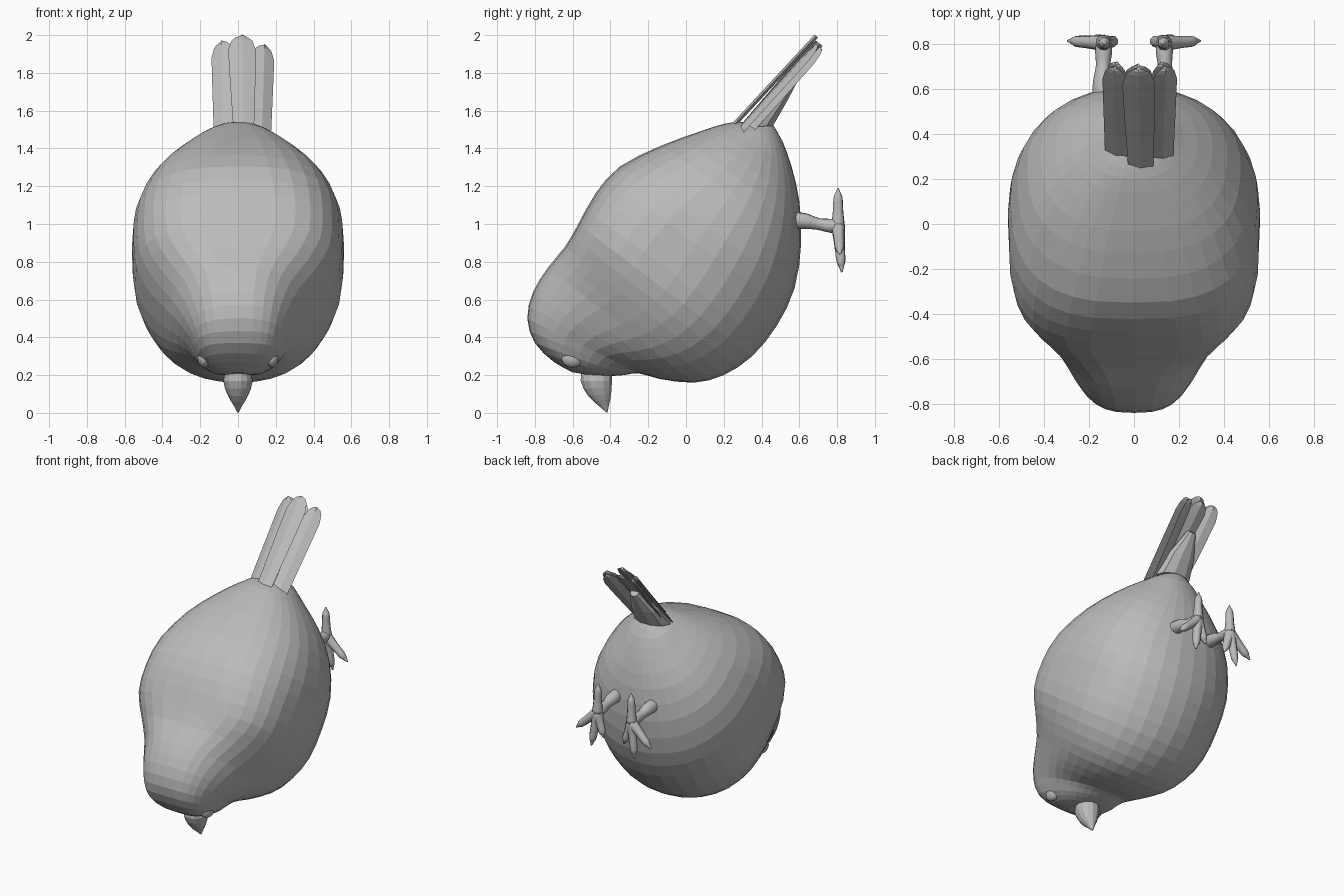
import bpy, bmesh, math
from mathutils import Vector

cube = bpy.data.objects.get("Cube")
if cube:
    bpy.data.objects.remove(cube, do_unlink=True)

grey = bpy.data.materials.new("plain grey")
grey.use_nodes = True
grey.diffuse_color = (0.5, 0.5, 0.5, 1)
grey.node_tree.nodes["Principled BSDF"].inputs["Base Color"].default_value = (0.5, 0.5, 0.5, 1)


def finish(name, bm):
    bmesh.ops.recalc_face_normals(bm, faces=bm.faces)
    mesh = bpy.data.meshes.new(name)
    bm.to_mesh(mesh)
    bm.free()
    mesh.materials.append(grey)
    ob = bpy.data.objects.new(name, mesh)
    bpy.context.collection.objects.link(ob)
    return ob


def spline(rows, steps):
    """Catmull-Rom interpolation between rows of numbers."""
    out = []
    for i in range(len(rows) - 1):
        a, b, c, d = (rows[min(max(i + k, 0), len(rows) - 1)] for k in (-1, 0, 1, 2))
        for s in range(steps):
            t = s / steps
            out.append([q + 0.5 * t * (r - p + t * (2 * p - 5 * q + 4 * r - u + t * (3 * (q - r) + u - p)))
                        for p, q, r, u in zip(a, b, c, d)])
    return out + [rows[-1]]


def loft(name, rings):
    """Skin closed rings of points and cap both ends."""
    bm = bmesh.new()
    loops = [[bm.verts.new(p) for p in ring] for ring in rings]
    n = len(loops[0])
    for a, b in zip(loops, loops[1:]):
        for i in range(n):
            j = (i + 1) % n
            bm.faces.new((a[i], a[j], b[j], b[i]))
    bm.faces.new(loops[0])
    bm.faces.new(loops[-1])
    return finish(name, bm)


def section(back, belly, width, power=1.0, shift=0.0, sides=32):
    """Ring spanning a back and a belly point; power squares off the back half."""
    a, b = Vector((0, *back)), Vector((0, *belly))
    mid, half = (a + b) / 2, (a - b) / 2
    ring = []
    for i in range(sides):
        t = math.tau * i / sides
        c, s = math.cos(t), math.sin(t)
        e = power if s > 0 else 0.95
        x = math.copysign(abs(c) ** e, c) * width * (1 - shift * s)
        p = mid + half * math.copysign(abs(s) ** e, s)
        ring.append((x, p.y, p.z))
    return ring


def tube(name, points, sides=10):
    """Round limb through (x, y, z, radius) points."""
    pts = spline(points, 3)
    rings = []
    for i, p in enumerate(pts):
        ahead, behind = pts[min(i + 1, len(pts) - 1)], pts[max(i - 1, 0)]
        d = (Vector(ahead[:3]) - Vector(behind[:3])).normalized()
        u = d.cross(Vector((1, 0.3, 0.2))).normalized()
        v = d.cross(u)
        rings.append([Vector(p[:3]) + p[3] * (u * math.cos(math.tau * k / sides) + v * math.sin(math.tau * k / sides))
                      for k in range(sides)])
    ob = loft(name, rings)
    for f in ob.data.polygons:
        f.use_smooth = True
    return ob


# Body and head: back y, z, belly y, z, half width, back squareness, shift to belly
body_rows = [
    (-0.60, 0.215, -0.51, 0.20, 0.07, 0.8, 0.0),
    (-0.70, 0.27, -0.42, 0.195, 0.155, 0.65, 0.0),
    (-0.80, 0.37, -0.33, 0.20, 0.215, 0.65, 0.0),
    (-0.84, 0.50, -0.25, 0.21, 0.26, 0.72, 0.02),
    (-0.81, 0.64, -0.14, 0.18, 0.32, 0.77, 0.08),
    (-0.73, 0.77, 0.04, 0.16, 0.40, 0.76, 0.12),
    (-0.64, 0.88, 0.20, 0.20, 0.485, 0.7, 0.05),
    (-0.57, 1.00, 0.35, 0.30, 0.545, 0.63, 0.0),
    (-0.48, 1.16, 0.48, 0.46, 0.56, 0.65, 0.0),
    (-0.35, 1.305, 0.575, 0.66, 0.55, 0.72, 0.02),
    (-0.13, 1.415, 0.61, 0.90, 0.475, 0.77, 0.04),
    (0.06, 1.485, 0.60, 1.12, 0.35, 0.82, 0.04),
    (0.20, 1.53, 0.56, 1.30, 0.22, 0.9, 0.0),
    (0.28, 1.54, 0.51, 1.44, 0.14, 1.0, 0.0),
    (0.34, 1.54, 0.46, 1.525, 0.07, 1.0, 0.0),
]
loft("body", [section(r[0:2], r[2:4], *r[4:]) for r in spline(body_rows, 2)])

# Beak: hooked cone
beak_rows = [
    (-0.55, 0.25, -0.39, 0.23, 0.06),
    (-0.56, 0.17, -0.39, 0.17, 0.078),
    (-0.52, 0.09, -0.395, 0.10, 0.055),
    (-0.46, 0.035, -0.405, 0.05, 0.025),
    (-0.421, 0.002, -0.415, 0.003, 0.004),
]
loft("beak", [section(r[0:2], r[2:4], r[4], sides=14) for r in spline(beak_rows, 2)])


# Tail feathers: long rounded blades
def feather(name, base, tip, base_w, tip_w, roll):
    base, tip = Vector(base), Vector(tip)
    along = tip - base
    side = Vector((math.cos(roll), math.sin(roll) * 0.7, -math.sin(roll) * 0.7))
    thick = along.cross(side).normalized() * 0.012
    rings = []
    for t, w in ((0, 0), (0.3, 0.4), (0.6, 0.8), (0.85, 1), (0.95, 0.75), (0.985, 0.45), (1, 0.12)):
        half = base_w + (tip_w - base_w) * w if t < 0.9 else tip_w * w
        c = base + along * t
        rings.append([c - side * half, c + thick, c + side * half, c - thick])
    loft(name, rings)


feather("tail_feather_middle", (0.03, 0.24, 1.51), (0.02, 0.69, 1.995), 0.055, 0.073, 0)
feather("tail_underfeather_middle", (0.02, 0.29, 1.50), (0.02, 0.705, 1.95), 0.06, 0.07, 0)
for s, label, x, z in ((1, "left", 0.137, 1.945), (-1, "right", -0.085, 1.965)):
    feather("tail_feather_" + label, (x * 0.9, 0.28, 1.485), (x, 0.695, z), 0.055, 0.06, s * 0.35)
    feather("tail_underfeather_" + label, (x * 0.75, 0.32, 1.48), (x * 0.9, 0.715, z - 0.015), 0.045, 0.055, s * 0.5)

# Tail underside: wedge of short feathers
loft("tail_wedge", [
    section((0.27, 1.51), (0.465, 1.52), 0.13, sides=10),
    section((0.40, 1.65), (0.53, 1.635), 0.10, sides=10),
    section((0.56, 1.81), (0.60, 1.77), 0.03, sides=10),
])

# Eyes, legs and feet on both sides
for s, label in ((1, "left"), (-1, "right")):
    bm = bmesh.new()
    bmesh.ops.create_uvsphere(bm, u_segments=16, v_segments=10, radius=1)
    bmesh.ops.scale(bm, vec=(0.035, 0.06, 0.05), verts=bm.verts)
    bmesh.ops.translate(bm, vec=(s * 0.18, -0.60, 0.29), verts=bm.verts)
    eye = finish(label + "_eye", bm)
    for f in eye.data.polygons:
        f.use_smooth = True

    tube(label + "_leg", [(s * 0.14, 0.56, 1.02, 0.045), (s * 0.14, 0.63, 1.015, 0.043),
                          (s * 0.138, 0.70, 1.0, 0.032), (s * 0.135, 0.77, 0.99, 0.038),
                          (s * 0.135, 0.825, 0.985, 0.032)])
    toes = {"back": (0.13, 0.805, 1.19), "outer": (0.295, 0.815, 0.84),
            "middle": (0.17, 0.825, 0.745), "inner": (0.08, 0.815, 0.82)}
    for toe, (x, y, z) in toes.items():
        start, tip = Vector((s * 0.135, 0.805, 0.985)), Vector((s * x, y, z))
        tube(f"{label}_{toe}_toe", [(*start.lerp(tip, t), r) for t, r in
                                    ((0, 0.038), (0.4, 0.029), (0.75, 0.025), (0.87, 0.015), (1, 0.004))], 8)
